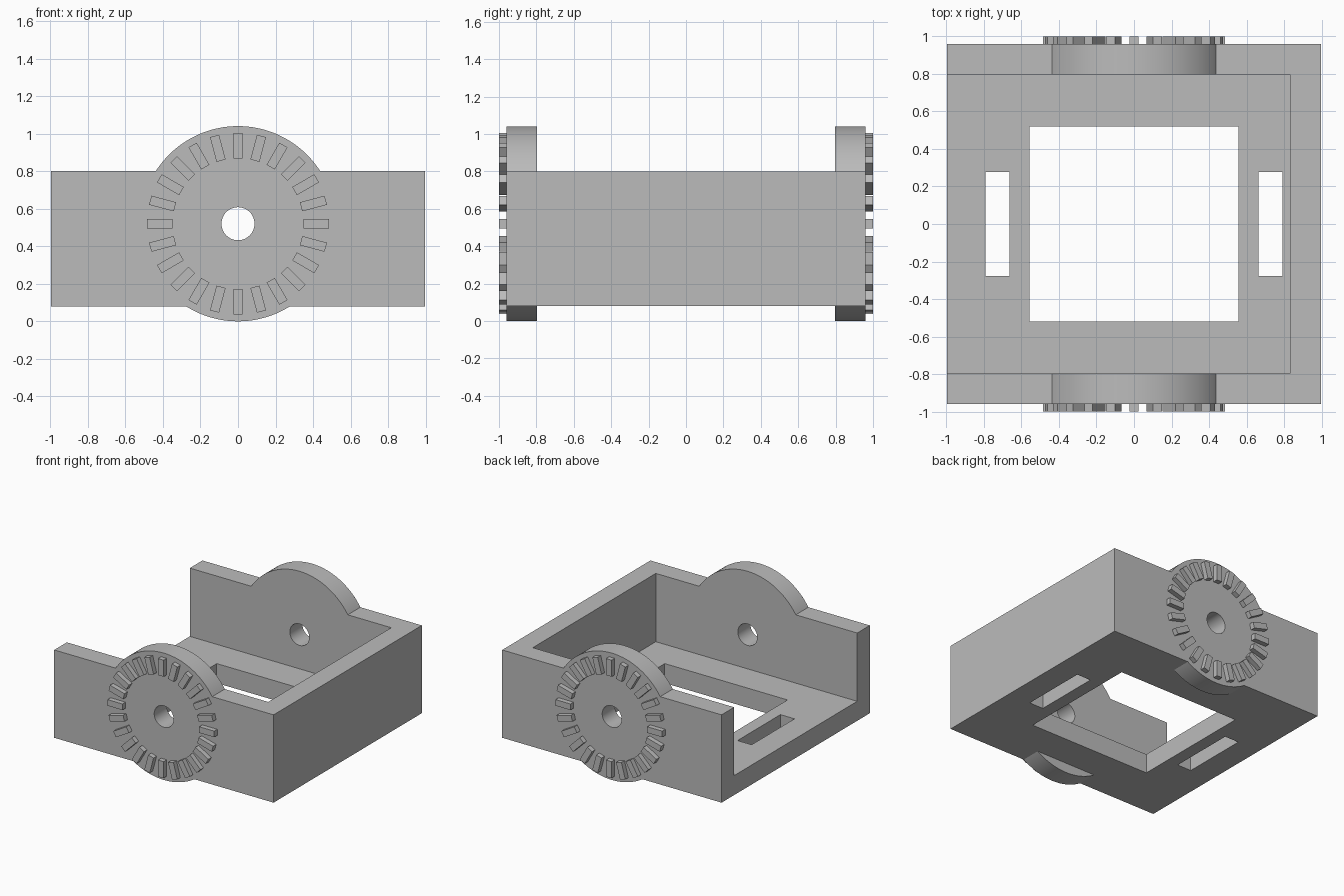
import bpy, math
from mathutils import Matrix

if "Cube" in bpy.data.objects:
    bpy.data.objects.remove(bpy.data.objects["Cube"])

GREY = bpy.data.materials.new("plain grey")
GREY.diffuse_color = (0.5, 0.5, 0.5, 1)
GREY.use_nodes = True
GREY.node_tree.nodes["Principled BSDF"].inputs["Base Color"].default_value = GREY.diffuse_color

AXLE_Z = 0.52          # height of the pivot axis
HALF_X, WALL_Y, INNER_Y = 0.995, 0.96, 0.797


def box(name, x, y, z):
    """Box from (min, max) pairs."""
    bpy.ops.mesh.primitive_cube_add(size=1)
    ob = bpy.context.object
    ob.name = name
    ob.data.transform(Matrix.Translation([(a + b) / 2 for a, b in (x, y, z)])
                      @ Matrix.Diagonal((x[1] - x[0], y[1] - y[0], z[1] - z[0], 1)))
    ob.data.materials.append(GREY)
    return ob


def cylinder_y(name, radius, y, sides):
    """Cylinder along y on the pivot axis."""
    bpy.ops.mesh.primitive_cylinder_add(vertices=sides, radius=radius, depth=y[1] - y[0])
    ob = bpy.context.object
    ob.name = name
    ob.data.transform(Matrix.Translation((0, (y[0] + y[1]) / 2, AXLE_Z))
                      @ Matrix.Rotation(math.pi / 2, 4, 'X'))
    ob.data.materials.append(GREY)
    return ob


def combine(target, other, operation):
    mod = target.modifiers.new(operation.lower(), 'BOOLEAN')
    mod.operation, mod.solver, mod.object = operation, 'EXACT', other
    bpy.context.view_layer.objects.active = target
    bpy.ops.object.modifier_apply(modifier=mod.name)
    bpy.data.objects.remove(other)


# Tray: floor, two side walls and one end wall, open at the other end
tray = box("tray", (-HALF_X, HALF_X), (-WALL_Y, WALL_Y), (0.08, 0.80))
combine(tray, box("cavity", (-1.5, 0.832), (-INNER_Y, INNER_Y), (0.24, 1.5)), 'DIFFERENCE')

# Round bosses merged into the side walls
for s in (-1, 1):
    span = sorted((s * INNER_Y, s * WALL_Y))
    combine(tray, cylinder_y("boss", 0.52, span, 128), 'UNION')

# Floor window, two strap slots and the axle bore
combine(tray, box("window", (-0.557, 0.557), (-0.52, 0.52), (0, 0.5)), 'DIFFERENCE')
for s in (-1, 1):
    slot_x = sorted((s * 0.662, s * 0.79))
    combine(tray, box("slot", slot_x, (-0.278, 0.278), (0, 0.5)), 'DIFFERENCE')
combine(tray, cylinder_y("bore", 0.088, (-1.5, 1.5), 64), 'DIFFERENCE')

bpy.ops.object.select_all(action='DESELECT')
tray.select_set(True)
bpy.context.view_layer.objects.active = tray
bpy.ops.object.shade_smooth_by_angle(angle=math.radians(30))

# Ring of 24 radial teeth on each outer face
for label, s in (("front", -1), ("back", 1)):
    span = sorted((s * (WALL_Y - 0.002), s * 1.0))
    for i in range(24):
        tooth = box(f"{label}_tooth_{i + 1}", (0.348, 0.484), span, (-0.025, 0.025))
        tooth.data.transform(Matrix.Translation((0, 0, AXLE_Z))
                             @ Matrix.Rotation(math.tau * i / 24, 4, 'Y'))
